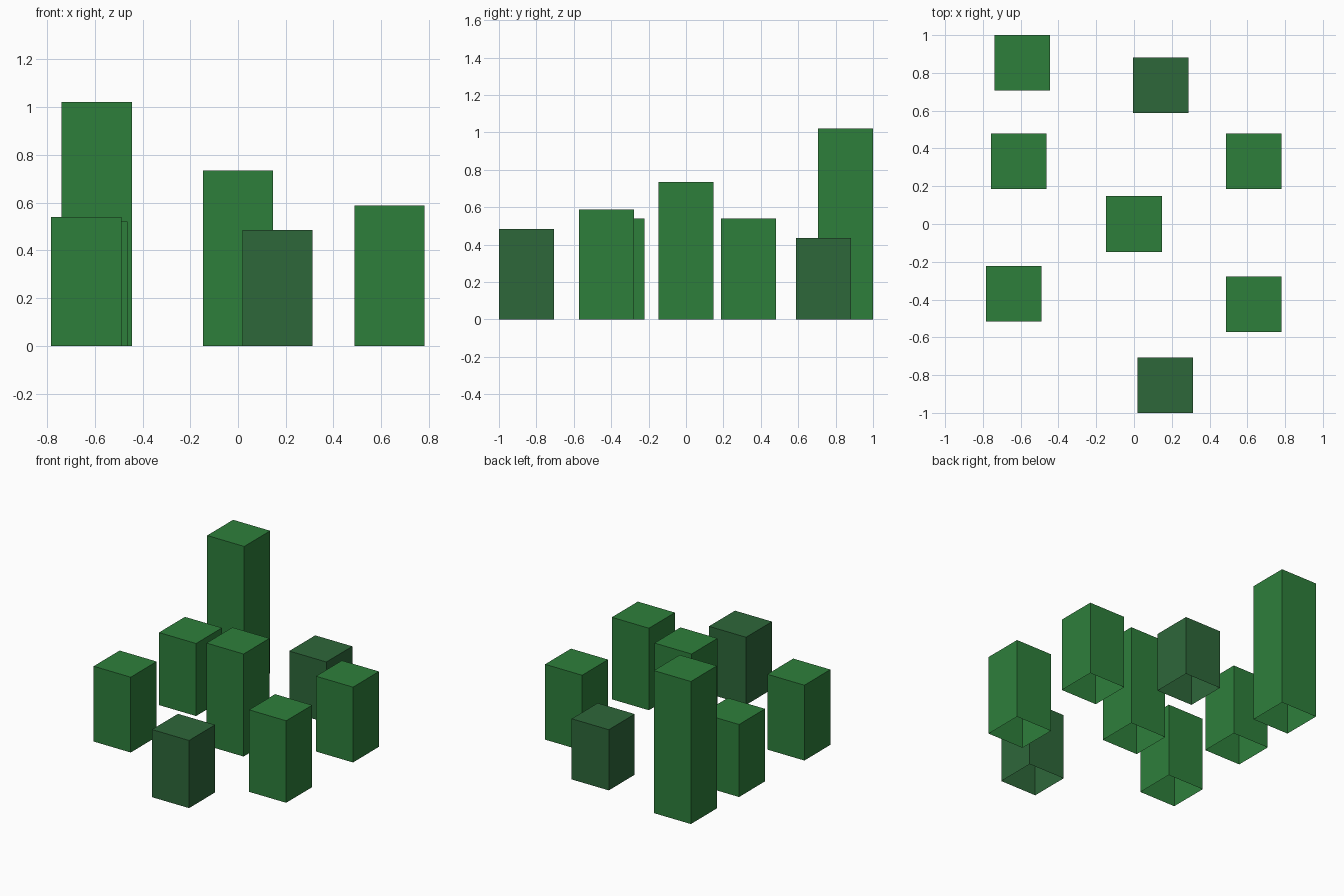
import bpy, bmesh

if "Cube" in bpy.data.objects:
    bpy.data.objects.remove(bpy.data.objects["Cube"])

def material(name, rgb):
    m = bpy.data.materials.new(name)
    m.diffuse_color = (*rgb, 1)
    m.use_nodes = True
    m.node_tree.nodes["Principled BSDF"].inputs["Base Color"].default_value = m.diffuse_color
    return m

leaf = material("leaf green", (0.027, 0.212, 0.044))
dark = material("dark green", (0.027, 0.136, 0.042))

W = 0.294  # every blade block has the same square footprint

def blade(name, x, y, h, mat):
    bm = bmesh.new()
    bmesh.ops.create_cube(bm, size=1)
    for v in bm.verts:
        v.co = (x + v.co.x * W, y + v.co.y * W, (v.co.z + 0.5) * h)
    # the blocks are open underneath
    bm.normal_update()
    under = [f for f in bm.faces if f.normal.z < -0.5]
    bmesh.ops.delete(bm, geom=under, context='FACES_ONLY')
    me = bpy.data.meshes.new(name)
    bm.to_mesh(me)
    bm.free()
    me.materials.append(mat)
    bpy.context.collection.objects.link(bpy.data.objects.new(name, me))

# x, y, height, colour
blade("tall_back_left_block", -0.592, 0.853, 1.022, leaf)
blade("back_block", 0.142, 0.735, 0.435, dark)
blade("left_block", -0.61, 0.333, 0.52, leaf)
blade("right_block", 0.635, 0.333, 0.54, leaf)
blade("centre_block", 0.0, 0.0, 0.735, leaf)
blade("front_left_block", -0.636, -0.37, 0.54, leaf)
blade("front_right_block", 0.635, -0.424, 0.588, leaf)
blade("front_block", 0.165, -0.853, 0.485, dark)
